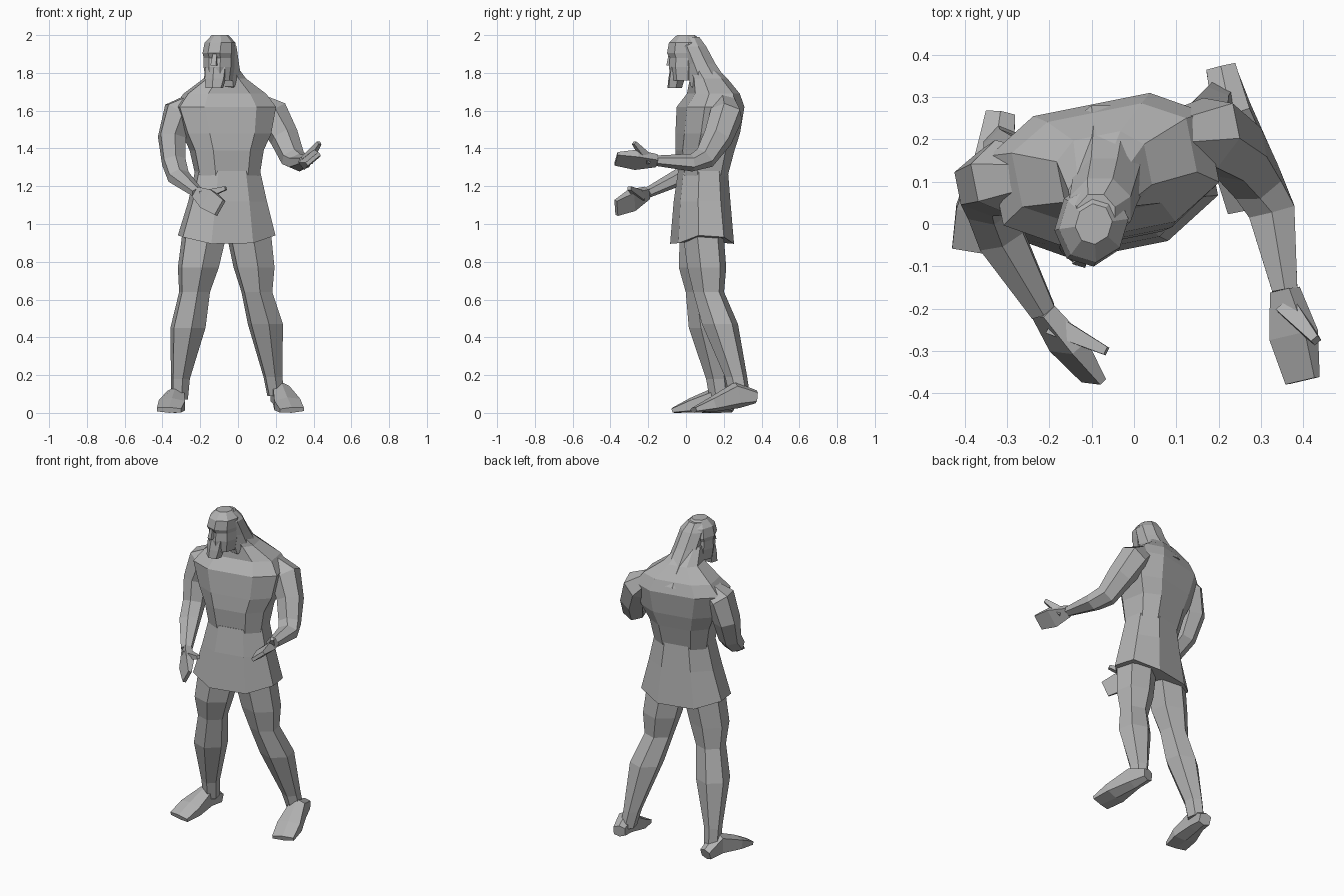
import bpy, bmesh, math
from mathutils import Vector

cube = bpy.data.objects.get("Cube")
if cube:
    bpy.data.objects.remove(cube)

grey = bpy.data.materials.new("stone grey")
grey.use_nodes = True
grey.diffuse_color = (0.45, 0.45, 0.45, 1)
grey.node_tree.nodes["Principled BSDF"].inputs["Base Color"].default_value = grey.diffuse_color


def section(sides, boxy):
    """Unit outline of a cross-section; a lower boxy power gives squarer corners."""
    outline = []
    for i in range(sides):
        angle = math.tau * (i + 0.5) / sides
        x, y = math.cos(angle), math.sin(angle)
        outline.append((math.copysign(abs(x) ** boxy, x), math.copysign(abs(y) ** boxy, y)))
    x_max = max(x for x, y in outline)
    y_max = max(y for x, y in outline)
    return [(x / x_max, y / y_max) for x, y in outline]


def loft(name, rings, side, sides=8, level=False, boxy=1):
    """Skin rings of (x, y, z, half width, half depth); level keeps them horizontal."""
    bm = bmesh.new()
    side = Vector(side).normalized()
    centres = [Vector(ring[:3]) for ring in rings]
    outline = section(sides, boxy)
    loops = []
    for i, (centre, ring) in enumerate(zip(centres, rings)):
        before = centres[max(i - 1, 0)]
        after = centres[min(i + 1, len(rings) - 1)]
        normal = Vector((0, 0, 1)) if level else (after - before).normalized()
        across = (side - normal * side.dot(normal)).normalized()
        up = normal.cross(across)
        loops.append([bm.verts.new(centre + across * ring[3] * x + up * ring[4] * y)
                      for x, y in outline])
    for low, high in zip(loops, loops[1:]):
        for i in range(sides):
            j = (i + 1) % sides
            bm.faces.new((low[i], low[j], high[j], high[i]))
    bm.faces.new(loops[0][::-1])
    bm.faces.new(loops[-1])
    bmesh.ops.recalc_face_normals(bm, faces=bm.faces)
    mesh = bpy.data.meshes.new(name)
    bm.to_mesh(mesh)
    bm.free()
    mesh.materials.append(grey)
    obj = bpy.data.objects.new(name, mesh)
    bpy.context.collection.objects.link(obj)
    return obj


def limb(name, path, profile, side, level=False):
    """Six-sided limb: joint positions combined with a shared thickness profile."""
    rings = [(*point, *size) for point, size in zip(path, profile)]
    loft(name, rings, side, sides=6, level=level)


def hand(name, wrist, tip, thumb_tip, side):
    """Flat mitten hand with a separate pointed thumb."""
    wrist, tip, thumb_tip = Vector(wrist), Vector(tip), Vector(thumb_tip)
    palm = [(*wrist, 0.03, 0.02),
            (*wrist.lerp(tip, 0.5), 0.055, 0.025),
            (*tip, 0.045, 0.01)]
    loft(name + "_hand", palm, side, sides=4)
    thumb = [(*wrist.lerp(tip, 0.2), 0.025, 0.025), (*thumb_tip, 0.01, 0.01)]
    loft(name + "_thumb", thumb, (0, 0, 1), sides=4)


def foot(name, heel, toe, heel_lift):
    """Wedge foot, high at the ankle and low at the toes."""
    heel, toe = Vector((*heel, 0)), Vector((*toe, 0))
    shape = [(0, 0.035, 0.035), (0.3, 0.045, 0.07), (0.7, 0.07, 0.04), (1, 0.065, 0.015)]
    rings = []
    for along, width, height in shape:
        centre = heel.lerp(toe, along)
        lift = heel_lift * (1 - along) ** 2
        rings.append((centre.x, centre.y, height + lift, width, height))
    loft(name, rings, (1, 0, 0), sides=6, boxy=0.6)


body_side = (1, 0.2, 0)
head_side = (1, -0.3, 0)

# Torso, broad at the shoulders and narrow at the waist
loft("torso", [
    (-0.055, 0.09, 1.25, 0.16, 0.115),
    (-0.06, 0.1, 1.39, 0.185, 0.14),
    (-0.06, 0.115, 1.48, 0.225, 0.15),
    (-0.07, 0.13, 1.62, 0.26, 0.155),
    (-0.07, 0.145, 1.69, 0.21, 0.12),
    (-0.07, 0.12, 1.77, 0.105, 0.09),
    (-0.09, 0.06, 1.86, 0.06, 0.06)], body_side, level=True, boxy=0.7)

# Flared skirt with a hem that rises at the hips
skirt = loft("skirt", [
    (-0.06, 0.085, 0.895, 0.25, 0.15),
    (-0.055, 0.085, 1.12, 0.2, 0.135),
    (-0.055, 0.09, 1.28, 0.165, 0.12)], body_side, level=True, boxy=0.9)
for vertex in skirt.data.vertices:
    if vertex.co.z < 1:
        vertex.co.z += max(0, abs(vertex.co.x + 0.06) - 0.13) * 0.35

# Head with a set-back eye line, then beard, nose and hair
loft("head", [
    (-0.1, 0, 1.76, 0.065, 0.075),
    (-0.1, 0, 1.83, 0.075, 0.085),
    (-0.1, 0, 1.88, 0.075, 0.08),
    (-0.1, 0, 1.905, 0.08, 0.095),
    (-0.095, 0, 1.96, 0.075, 0.085),
    (-0.095, 0, 2, 0.04, 0.045)], head_side, level=True)
loft("beard", [
    (-0.125, -0.06, 1.72, 0.042, 0.04),
    (-0.12, -0.05, 1.77, 0.052, 0.045),
    (-0.115, -0.04, 1.83, 0.055, 0.045)], head_side, sides=6, level=True)
loft("nose", [
    (-0.125, -0.08, 1.84, 0.016, 0.02),
    (-0.12, -0.075, 1.9, 0.01, 0.015)], head_side, sides=4, level=True)
loft("hair", [
    (-0.055, 0.19, 1.66, 0.11, 0.09),
    (-0.06, 0.13, 1.73, 0.085, 0.105),
    (-0.07, 0.075, 1.85, 0.075, 0.08),
    (-0.08, 0.035, 1.94, 0.072, 0.072),
    (-0.09, 0.02, 1.99, 0.045, 0.05)], (1, 0, 0), level=True)

# Arms: collar, shoulder, biceps, elbow, forearm, wrist
arm_profile = [(0.05, 0.06), (0.08, 0.09), (0.068, 0.08),
               (0.058, 0.062), (0.055, 0.047), (0.03, 0.028)]
right_wrist = (-0.215, -0.205, 1.165)
left_wrist = (0.356, -0.155, 1.335)
limb("right_arm", [(-0.24, 0.12, 1.64), (-0.31, 0.11, 1.59), (-0.35, 0.095, 1.46),
                   (-0.34, 0.05, 1.33), (-0.315, -0.03, 1.25), right_wrist],
     arm_profile, body_side)
limb("left_arm", [(0.1, 0.21, 1.64), (0.18, 0.215, 1.58), (0.245, 0.17, 1.46),
                  (0.29, 0.1, 1.35), (0.325, 0.03, 1.325), left_wrist],
     arm_profile, body_side)

# Hands
hand("right", right_wrist, (-0.095, -0.37, 1.085), (-0.065, -0.3, 1.19), (0.4, 0, 0.8))
hand("left", left_wrist, (0.398, -0.37, 1.345), (0.43, -0.275, 1.43), (1, 0, 0.8))

# Legs in a wide stance: hip, thigh, knee, calf, ankle, instep
leg_profile = [(0.11, 0.11), (0.1, 0.105), (0.075, 0.083),
               (0.085, 0.097), (0.045, 0.06), (0.04, 0.055)]
limb("right_leg", [(-0.175, 0.075, 0.96), (-0.21, 0.065, 0.77), (-0.23, 0.08, 0.64),
                   (-0.265, 0.11, 0.45), (-0.305, 0.165, 0.18), (-0.31, 0.18, 0.07)],
     leg_profile, body_side, level=True)
limb("left_leg", [(0.055, 0.09, 0.96), (0.085, 0.11, 0.77), (0.1, 0.12, 0.64),
                  (0.145, 0.18, 0.47), (0.185, 0.265, 0.19), (0.2, 0.285, 0.09)],
     leg_profile, body_side, level=True)

# Feet, the left one set back with its heel raised
foot("right_foot", (-0.315, 0.255), (-0.365, -0.065), 0)
foot("left_foot", (0.205, 0.37), (0.285, 0.04), 0.05)
